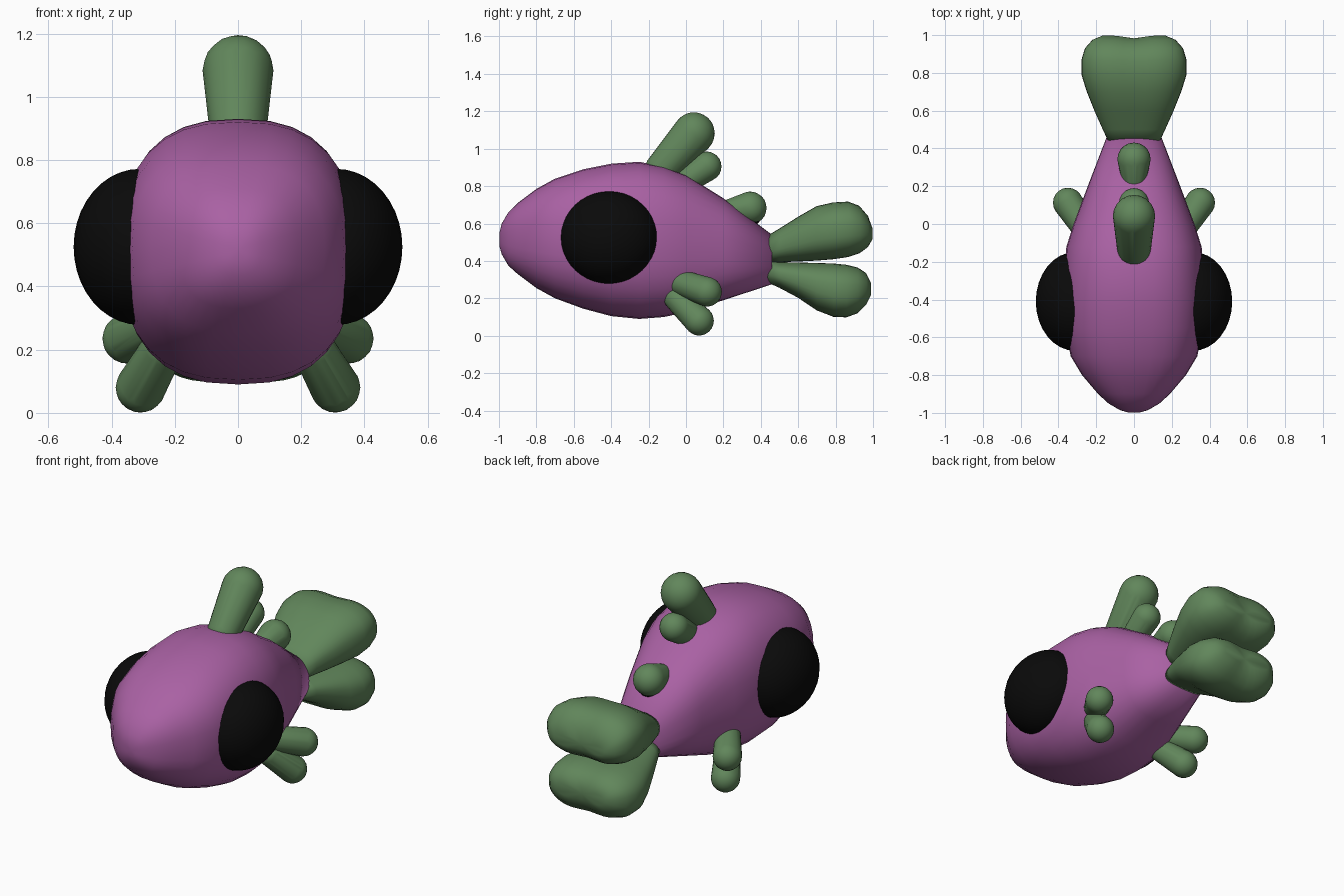
import bpy, bmesh, math
from mathutils import Vector, Matrix

if "Cube" in bpy.data.objects:
    bpy.data.objects.remove(bpy.data.objects["Cube"])


def material(name, rgb):
    m = bpy.data.materials.new(name)
    m.diffuse_color = (*rgb, 1)
    m.use_nodes = True
    m.node_tree.nodes["Principled BSDF"].inputs["Base Color"].default_value = m.diffuse_color
    return m


PURPLE = material("purple skin", (0.40, 0.12, 0.37))
GREEN = material("green fin", (0.12, 0.24, 0.105))
BLACK = material("black eye", (0.003, 0.003, 0.003))


def finish(bm, name, mat):
    bmesh.ops.recalc_face_normals(bm, faces=bm.faces[:])
    for f in bm.faces:
        f.smooth = True
    me = bpy.data.meshes.new(name)
    bm.to_mesh(me)
    bm.free()
    me.materials.append(mat)
    ob = bpy.data.objects.new(name, me)
    bpy.context.collection.objects.link(ob)
    return ob


def loft(name, rings, power, mat, n=32, dent=0.0, notch=0.0):
    """Rings of (y, half width, z bottom, z top) with superellipse sections along y."""
    bm = bmesh.new()
    loops = []
    for k, (y, w, lo, hi) in enumerate(rings):
        c, h, f = (lo + hi) / 2, (hi - lo) / 2, k / (len(rings) - 1)
        loop = []
        for i in range(n):
            a = 2 * math.pi * i / n
            ca, sa = math.cos(a), math.sin(a)
            x = math.copysign(abs(ca) ** (2 / power), ca)
            z = math.copysign(abs(sa) ** (2 / power), sa)
            mid = math.exp(-(x / 0.4) ** 2)
            loop.append(bm.verts.new((w * x, y - notch * f * f * mid,
                                      c + h * z * (1 - dent * f * mid))))
        loops.append(loop)
    for a, b in zip(loops, loops[1:]):
        for i in range(n):
            bm.faces.new((a[i], a[(i + 1) % n], b[(i + 1) % n], b[i]))
    for loop, r, k in ((loops[0], rings[0], 0), (loops[-1], rings[-1], notch)):
        tip = bm.verts.new((0, r[0] - k, (r[2] + r[3]) / 2))
        for i in range(n):
            bm.faces.new((loop[i], loop[(i + 1) % n], tip))
    return finish(bm, name, mat)


def lobe(name, p, rp, q, rq, mat=GREEN):
    """Tapered capsule: hull around two balls."""
    bm = bmesh.new()
    for c, r in ((p, rp), (q, rq)):
        bmesh.ops.create_icosphere(bm, subdivisions=3, radius=r,
                                   matrix=Matrix.Translation(Vector(c)))
    res = bmesh.ops.convex_hull(bm, input=bm.verts[:])
    junk = {g for g in res["geom_interior"] + res["geom_unused"]
            if isinstance(g, bmesh.types.BMVert)}
    bmesh.ops.delete(bm, geom=list(junk), context="VERTS")
    return finish(bm, name, mat)


def ball(name, c, r, mat):
    bm = bmesh.new()
    bmesh.ops.create_uvsphere(bm, u_segments=32, v_segments=20, radius=1,
                              matrix=Matrix.Translation(Vector(c)) @ Matrix.Diagonal((*r, 1)))
    return finish(bm, name, mat)


# Body
loft("body", [
    (-0.998, 0.03, 0.48, 0.55), (-0.985, 0.075, 0.435, 0.60), (-0.95, 0.135, 0.375, 0.66),
    (-0.9, 0.19, 0.33, 0.71), (-0.8, 0.275, 0.255, 0.785), (-0.7, 0.335, 0.20, 0.84),
    (-0.55, 0.365, 0.145, 0.89), (-0.4, 0.375, 0.105, 0.92), (-0.25, 0.37, 0.09, 0.93),
    (-0.12, 0.358, 0.10, 0.905), (0.0, 0.32, 0.125, 0.86), (0.2, 0.245, 0.19, 0.735),
    (0.46, 0.145, 0.275, 0.54)], 2.5, PURPLE)

# Tail slabs
loft("tail_upper", [
    (0.435, 0.135, 0.392, 0.535), (0.5, 0.165, 0.392, 0.575), (0.6, 0.21, 0.393, 0.64),
    (0.7, 0.25, 0.395, 0.70), (0.79, 0.278, 0.40, 0.722), (0.87, 0.278, 0.41, 0.728),
    (0.93, 0.26, 0.43, 0.705), (0.975, 0.22, 0.465, 0.65), (0.998, 0.165, 0.51, 0.58)],
    2.5, GREEN, 40, 0.13, 0.015)
loft("tail_lower", [
    (0.435, 0.135, 0.285, 0.395), (0.5, 0.165, 0.255, 0.395), (0.6, 0.21, 0.20, 0.395),
    (0.7, 0.25, 0.13, 0.395), (0.79, 0.278, 0.093, 0.395), (0.86, 0.275, 0.088, 0.39),
    (0.92, 0.255, 0.11, 0.375), (0.965, 0.215, 0.155, 0.345), (0.99, 0.16, 0.21, 0.29)],
    2.5, GREEN, 40, 0.13, 0.015)

# Back fins, front to rear
lobe("back_fin_large", (0, -0.13, 0.89), 0.09, (0, 0.042, 1.083), 0.112)
lobe("back_fin_middle", (0, 0.0, 0.83), 0.07, (0, 0.11, 0.905), 0.08)
lobe("back_fin_rear", (0, 0.22, 0.665), 0.06, (0, 0.343, 0.683), 0.088)
ball("rear_spot", (0, 0.34, 0.617), (0.05, 0.055, 0.028), BLACK)

# Eyes and side fins, mirrored
for side, s in (("right", 1), ("left", -1)):
    ball(f"eye_{side}", (s * 0.31, -0.41, 0.525), (0.21, 0.262, 0.247), BLACK)
    lobe(f"side_fin_upper_{side}", (s * 0.26, -0.02, 0.28), 0.07,
         (s * 0.35, 0.113, 0.235), 0.079)
    lobe(f"side_fin_lower_{side}", (s * 0.24, -0.05, 0.2), 0.068,
         (s * 0.308, 0.07, 0.08), 0.079)
